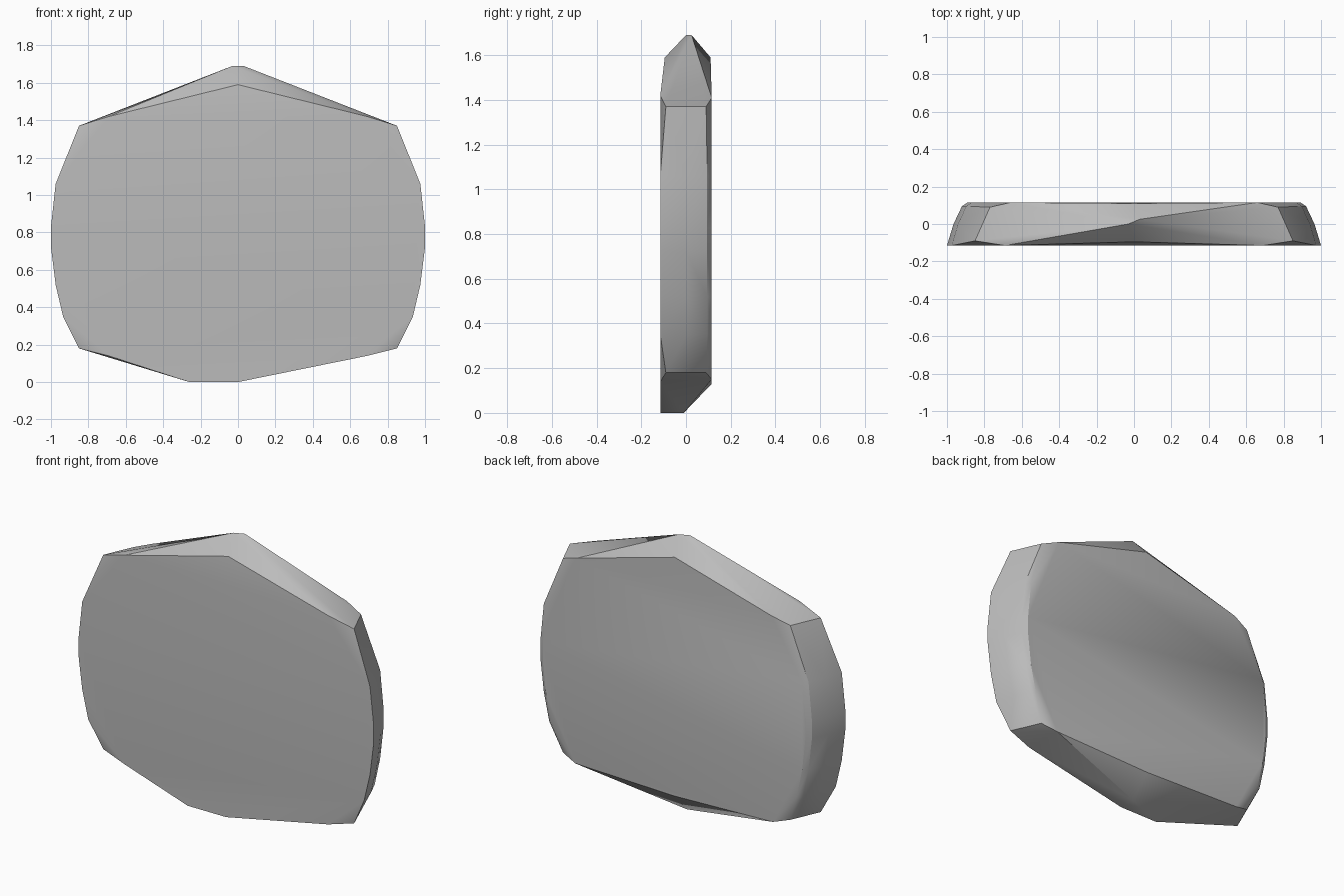
import bpy
import bmesh
import math

# Remove the default cube only
cube = bpy.data.objects.get("Cube")
if cube:
    bpy.data.objects.remove(cube, do_unlink=True)

HALF = 0.115  # half the slab thickness

# Plain grey stone
stone = bpy.data.materials.new("grey_stone")
stone.use_nodes = True
colour = (0.5, 0.5, 0.5, 1)
stone.diffuse_color = colour
stone.node_tree.nodes["Principled BSDF"].inputs["Base Color"].default_value = colour

points = []

# Bowed sides: half width and height, tapering towards the back
side_profile = [(0.975, 1.06), (1.0, 0.83), (1.0, 0.72), (0.975, 0.52), (0.935, 0.35)]
taper = [(-HALF, 1.0), (0, 0.965), (0.095, 0.92), (HALF, 0.89)]
for s in (-1, 1):
    for x, z in side_profile:
        points += [(s * x * k, y, z) for y, k in taper]
    # Clipped corners and the shoulders beside them
    for z in (0.18, 1.37):
        points += [(s * 0.85, -0.09, z), (s * 0.77, 0.09, z)]
    points += [(s * 0.69, -HALF, 1.42), (s * 0.66, HALF, 1.41)]
    points += [(s * 0.69, -HALF, 0.14), (s * 0.67, HALF, 0.15)]

# Peak with a short skewed ridge
points += [(-0.03, 0, 1.69), (0.03, 0.025, 1.69)]
points += [(0, -0.095, 1.59), (0, 0.11, 1.59)]

# Narrow foot, cut away at the back
points += [(-0.26, -HALF, 0), (0, -HALF, 0), (0, -0.01, 0), (0, HALF, 0.13)]

# Wrap the points in a faceted skin
bm = bmesh.new()
for p in points:
    bm.verts.new(p)
bmesh.ops.convex_hull(bm, input=bm.verts[:])
loose = [v for v in bm.verts if not v.link_faces]
bmesh.ops.delete(bm, geom=loose, context="VERTS")
bmesh.ops.dissolve_limit(bm, angle_limit=math.radians(1), verts=bm.verts[:], edges=bm.edges[:])
bmesh.ops.recalc_face_normals(bm, faces=bm.faces[:])

mesh = bpy.data.meshes.new("stone_slab")
bm.to_mesh(mesh)
bm.free()
mesh.materials.append(stone)
slab = bpy.data.objects.new("stone_slab", mesh)
bpy.context.collection.objects.link(slab)

# Smooth the gentle bends, keep the hard edges
bpy.ops.object.select_all(action="DESELECT")
slab.select_set(True)
bpy.context.view_layer.objects.active = slab
bpy.ops.object.shade_smooth_by_angle(angle=math.radians(30))
